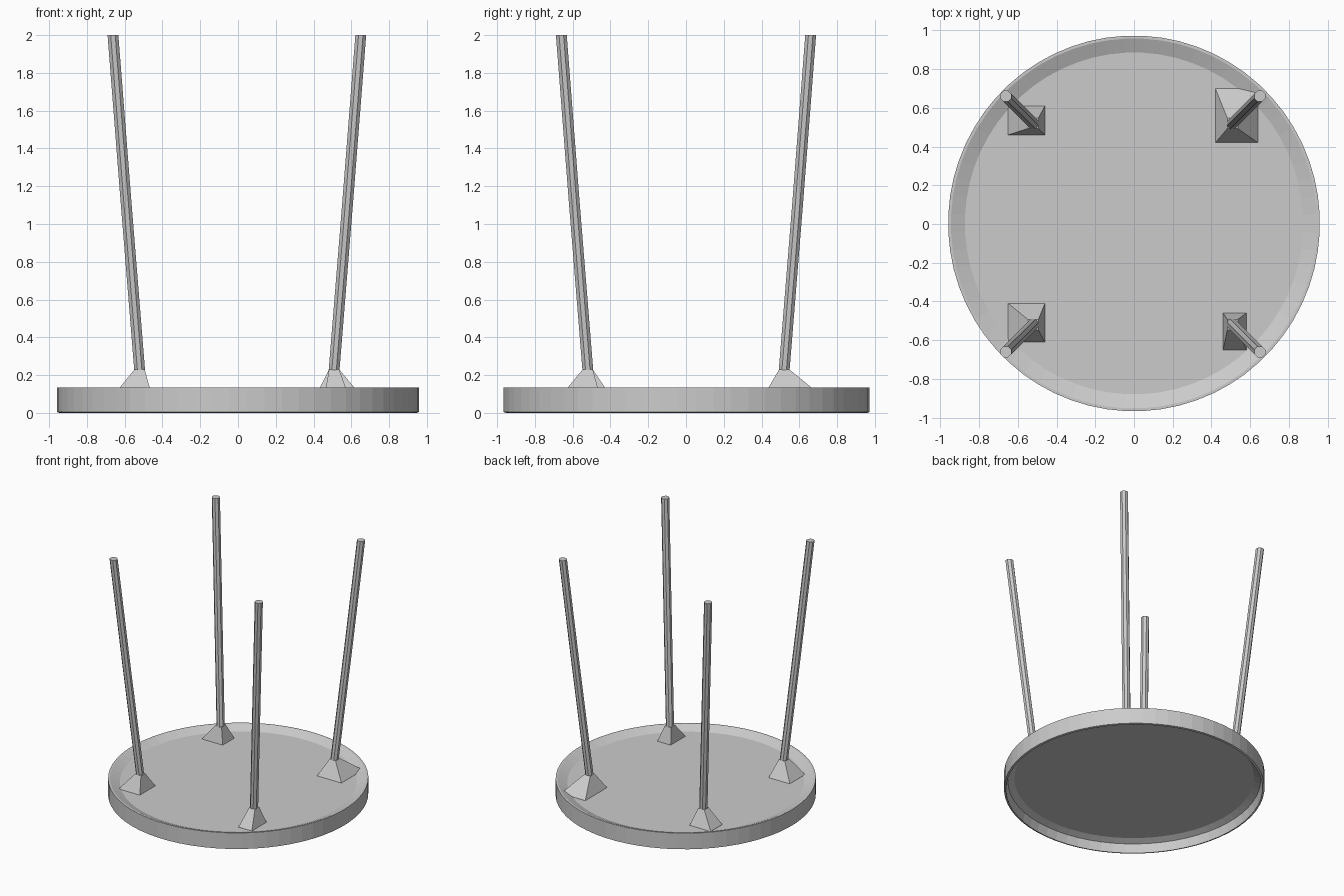
import bpy, bmesh, math

if "Cube" in bpy.data.objects:
    bpy.data.objects.remove(bpy.data.objects["Cube"])

RX, RY, TOP = 0.96, 0.97, 0.135
PLATE = 0.104  # upper face of the sunken plate


def make_object(name, bm):
    bmesh.ops.recalc_face_normals(bm, faces=bm.faces)
    mesh = bpy.data.meshes.new(name)
    bm.to_mesh(mesh)
    bm.free()
    obj = bpy.data.objects.new(name, mesh)
    bpy.context.collection.objects.link(obj)
    return obj


def loft(name, loops):
    """Skin a stack of equal-length point loops and cap both ends."""
    bm = bmesh.new()
    rings = [[bm.verts.new(p) for p in loop] for loop in loops]
    for a, b in zip(rings, rings[1:]):
        n = len(a)
        for i in range(n):
            bm.faces.new((a[i], a[(i + 1) % n], b[(i + 1) % n], b[i]))
    bm.faces.new(rings[0])
    bm.faces.new(rings[-1])
    return make_object(name, bm)


def ellipse(cx, cy, z, rx, ry, n):
    return [(cx + rx * math.cos(2 * math.pi * (i + 0.5) / n),
             cy + ry * math.sin(2 * math.pi * (i + 0.5) / n), z) for i in range(n)]


def rect(x0, x1, y0, y1, z):
    return [(x0, y0, z), (x1, y0, z), (x1, y1, z), (x0, y1, z)]


# Round seat, upside down: thin plate inside a rim that stands above and below it
profile = [(0.92, PLATE - 0.012), (0.97, 0.07), (0.985, 0.0), (1.0, 0.004),
           (1.0, TOP), (0.985, TOP), (0.91, PLATE)]
loft("seat", [ellipse(0, 0.003, z, RX * s, RY * s, 64) for s, z in profile])

# Splayed legs, each rising from a faceted mount (x0, x1, y0, y1 of its base)
mounts = {
    "front_left": (-1, -1, (-0.65, -0.46, -0.61, -0.41)),
    "front_right": (1, -1, (0.46, 0.58, -0.65, -0.46)),
    "back_left": (-1, 1, (-0.65, -0.46, 0.46, 0.61)),
    "back_right": (1, 1, (0.42, 0.64, 0.42, 0.70)),
}
for name, (sx, sy, base) in mounts.items():
    dx = -0.006  # the set of legs sits slightly left of centre
    loft(name + "_leg", [ellipse(sx * x + dx, sy * y, z, 0.031, 0.031, 8)
                         for x, y, z in ((0.513, 0.518, 0.2), (0.515, 0.52, 0.23),
                                         (0.587, 0.592, 1.12), (0.656, 0.66, 2.0))])
    cx, cy, r = sx * 0.515 + dx, sy * 0.52, 0.027
    loft(name + "_mount", [rect(*base, PLATE - 0.003), rect(*base, PLATE + 0.001),
                           rect(cx - r, cx + r, cy - r, cy + r, 0.23)])
